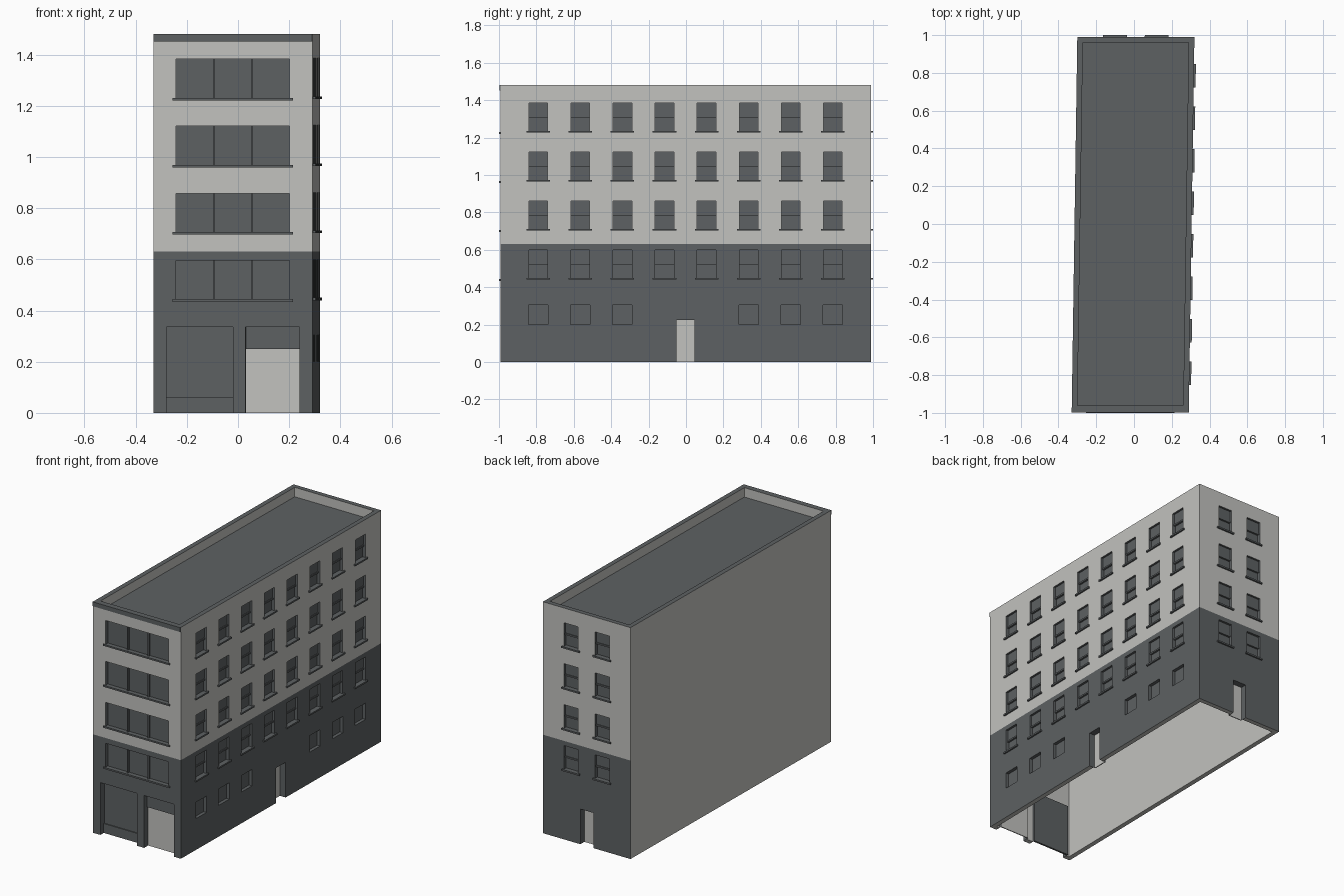
import bpy
import bmesh
from mathutils import Vector

cube = bpy.data.objects.get("Cube")
if cube:
    bpy.data.objects.remove(cube, do_unlink=True)

# Two flat colours
def material(name, rgb):
    m = bpy.data.materials.new(name)
    m.use_nodes = True
    m.diffuse_color = (*rgb, 1)
    bsdf = next(n for n in m.node_tree.nodes if n.type == 'BSDF_PRINCIPLED')
    bsdf.inputs["Base Color"].default_value = (*rgb, 1)
    bsdf.inputs["Roughness"].default_value = 0.9
    return m

MATS = [material("light_grey_plaster", (0.54, 0.54, 0.52)),
        material("dark_slate_grey", (0.11, 0.12, 0.124))]
LIGHT, DARK = 0, 1

# Main sizes
HALF_W, FRONT_Y, BACK_Y = 0.31, -0.992, 0.99
HEIGHT, BASE_TOP, ROOF_Z, THICK = 1.48, 0.63, 1.42, 0.03

# Wall frames: u runs along the wall, d goes inward, z is up
def skew(x, y, z):
    return Vector((x + 0.015 * y - 0.005, y, z))

FRAMES = {
    "front": lambda u, d, z: skew(u, FRONT_Y + d, z),
    "back": lambda u, d, z: skew(u, BACK_Y - d, z),
    "right": lambda u, d, z: skew(HALF_W - d, u, z),
    "left": lambda u, d, z: skew(d - HALF_W, u, z),
}
SPANS = {"front": (-HALF_W, HALF_W), "back": (-HALF_W, HALF_W),
         "right": (FRONT_Y, BACK_Y), "left": (FRONT_Y, BACK_Y)}


def quad(bm, pts, toward, mat):
    """Add a face whose normal looks to the given point."""
    f = bm.faces.new([bm.verts.new(p) for p in pts])
    f.normal_update()
    if f.normal.dot(toward - f.calc_center_median()) < 0:
        f.normal_flip()
    f.material_index = mat


def box(bm, P, u, d, z, mat):
    mid = P(sum(u) / 2, sum(d) / 2, sum(z) / 2)
    ranges = (u, d, z)
    for axis in range(3):
        a, b = [i for i in range(3) if i != axis]
        for end in ranges[axis]:
            pts = []
            for i, j in ((0, 0), (1, 0), (1, 1), (0, 1)):
                c = [end] * 3
                c[a], c[b] = ranges[a][i], ranges[b][j]
                pts.append(P(*c))
            centre = sum(pts, Vector()) / 4
            quad(bm, pts, centre * 2 - mid, mat)


def finish(bm, name):
    bmesh.ops.remove_doubles(bm, verts=bm.verts, dist=0.0001)
    mesh = bpy.data.meshes.new(name)
    bm.to_mesh(mesh)
    bm.free()
    for m in MATS:
        mesh.materials.append(m)
    obj = bpy.data.objects.new(name, mesh)
    bpy.context.collection.objects.link(obj)


def sheet(bm, P, span, d, side, holes, colour):
    """Flat wall skin with rectangular holes, coloured by height."""
    us = sorted({*span, *(v for h in holes for v in h[:2])})
    zs = sorted({0, BASE_TOP, HEIGHT, *(v for h in holes for v in h[2:4])})
    for u0, u1 in zip(us, us[1:]):
        for z0, z1 in zip(zs, zs[1:]):
            u, z = (u0 + u1) / 2, (z0 + z1) / 2
            if any(h[0] < u < h[1] and h[2] < z < h[3] for h in holes):
                continue
            pts = [P(u0, d, z0), P(u1, d, z0), P(u1, d, z1), P(u0, d, z1)]
            quad(bm, pts, P(u, d + side, z), colour(z))


def reveal(bm, P, hole, depth):
    u0, u1, z0, z1 = hole
    mid = P((u0 + u1) / 2, depth / 2, (z0 + z1) / 2)
    corners = [(u0, z0), (u0, z1), (u1, z1), (u1, z0)]
    for i, (a, b) in enumerate(zip(corners, corners[1:] + corners[:1])):
        if i == 3 and z0 == 0:
            continue
        quad(bm, [P(a[0], 0, a[1]), P(b[0], 0, b[1]),
                  P(b[0], depth, b[1]), P(a[0], depth, a[1])], mid, DARK)


def build_wall(name, windows=(), doors=()):
    P, (s0, s1) = FRAMES[name], SPANS[name]
    bm = bmesh.new()
    base = LIGHT if name == "left" else DARK
    sheet(bm, P, (s0, s1), 0, -1, [*windows, *doors],
          lambda z: base if z < BASE_TOP else LIGHT)
    sheet(bm, P, (s0 + THICK, s1 - THICK), THICK, 1, doors, lambda z: LIGHT)
    for h in windows:
        reveal(bm, P, h, 0.022)
    for h in doors:
        reveal(bm, P, h, 0.045)
    # mitred top and bottom edges, broken at the doors
    cuts = [s0, *sorted(v for h in doors for v in h[:2]), s1]
    for z, mat, ends in ((HEIGHT, DARK, [s0, s1]), (0, LIGHT, cuts)):
        for a, b in zip(ends[::2], ends[1::2]):
            ia = a + THICK if a == s0 else a
            ib = b - THICK if b == s1 else b
            quad(bm, [P(a, 0, z), P(b, 0, z), P(ib, THICK, z), P(ia, THICK, z)],
                 P(a, 0, z * 3 - 1), mat)
    finish(bm, name + "_wall")


def build_windows(name, holes, panes=1, sash=True):
    P, bm = FRAMES[name], bmesh.new()
    for u0, u1, z0, z1 in holes:
        box(bm, P, (u0, u1), (0.021, 0.025), (z0, z1), DARK)
        for i in range(1, panes):
            u = u0 + (u1 - u0) * i / panes
            box(bm, P, (u - 0.004, u + 0.004), (0.008, 0.022), (z0, z1), DARK)
        if sash:
            mid = (z0 + z1) / 2
            box(bm, P, (u0, u1), (0.014, 0.022), (mid, z1), DARK)
            box(bm, P, (u0, u1), (0.009, 0.022), (mid - 0.005, mid + 0.005), DARK)
    finish(bm, name + ("_sash_windows" if sash else "_fixed_windows"))


def build_sills(name, holes, out):
    P, bm = FRAMES[name], bmesh.new()
    for u0, u1, z0, z1 in holes:
        box(bm, P, (u0 - 0.013, u1 + 0.013), (-out, 0.01), (z0 - 0.01, z0), DARK)
    finish(bm, name + "_window_sills")


def build_door(name, wall, hole, mat, z0=0, d=0.04):
    bm = bmesh.new()
    box(bm, FRAMES[wall], hole[:2], (d, d + 0.006), (z0, hole[3]), mat)
    finish(bm, name)


# Window and door layout
ROWS = [0.45 + 0.262 * i for i in range(4)]
columns = [-0.79 + 0.225 * i for i in range(8)]
front_win = [(-0.222, 0.222, z - 0.006, z + 0.146) for z in ROWS]
side_win = [(y - 0.05, y + 0.05, z, z + 0.15) for z in ROWS for y in columns]
small_win = [(y - 0.052, y + 0.052, 0.2, 0.305) for y in columns[:3] + columns[5:]]
back_win = [(x - 0.05, x + 0.05, z, z + 0.15) for z in ROWS for x in (-0.11, 0.11)]
garage_left = (-0.26, 0.0, 0, 0.335)
garage_right = (0.05, 0.26, 0, 0.335)
side_door = (-0.05, 0.045, 0, 0.225)
back_door = (-0.05, 0.045, 0, 0.225)

# Walls
build_wall("front", front_win, [garage_left, garage_right])
build_wall("right", side_win + small_win, [side_door])
build_wall("back", back_win, [back_door])
build_wall("left")

# Windows and sills
build_windows("front", front_win, panes=3, sash=False)
build_windows("right", side_win)
build_windows("right", small_win, sash=False)
build_windows("back", back_win)
build_sills("front", front_win, 0.008)
build_sills("right", side_win, 0.01)
build_sills("back", back_win, 0.01)

# Doors
build_door("closed_garage_door", "front", garage_left, DARK)
build_door("garage_door_bottom_rail", "front", (*garage_left[:2], 0, 0.06), DARK, d=0.034)
build_door("open_garage_panel", "front", garage_right, LIGHT)
build_door("rolled_garage_door", "front", garage_right, DARK, z0=0.25, d=0.03)
build_door("side_entrance_door", "right", side_door, LIGHT)
build_door("back_entrance_door", "back", back_door, LIGHT)

# Sunken flat roof
bm = bmesh.new()
box(bm, skew, (THICK - HALF_W, HALF_W - THICK),
    (FRONT_Y + THICK, BACK_Y - THICK), (ROOF_Z - 0.02, ROOF_Z), DARK)
finish(bm, "flat_roof")

# Front fascia
bm = bmesh.new()
box(bm, FRAMES["front"], (-HALF_W, HALF_W), (-0.006, 0.002), (1.452, HEIGHT), DARK)
finish(bm, "front_fascia")
